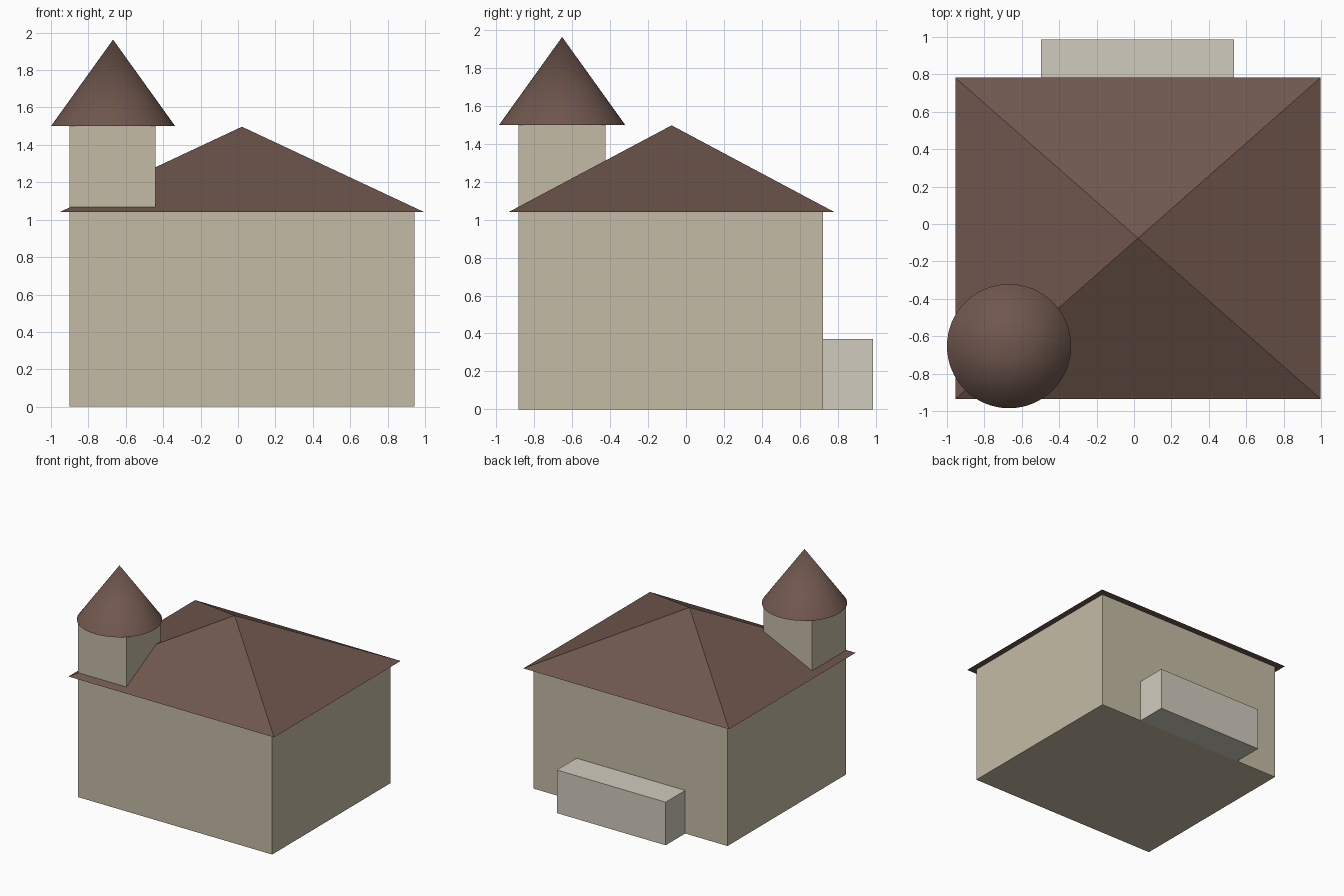
import bpy, bmesh

if "Cube" in bpy.data.objects:
    bpy.data.objects.remove(bpy.data.objects["Cube"])


def material(name, color):
    m = bpy.data.materials.new(name)
    m.diffuse_color = (*color, 1)
    m.use_nodes = True
    m.node_tree.nodes["Principled BSDF"].inputs["Base Color"].default_value = m.diffuse_color
    return m


WALL = material("wall_plaster", (0.56, 0.50, 0.38))
STONE = material("pale_stone", (0.64, 0.60, 0.52))
TILE = material("roof_tile", (0.16, 0.095, 0.075))


def finish(name, bm, mat):
    bmesh.ops.recalc_face_normals(bm, faces=bm.faces)
    me = bpy.data.meshes.new(name)
    bm.to_mesh(me)
    bm.free()
    me.materials.append(mat)
    ob = bpy.data.objects.new(name, me)
    bpy.context.collection.objects.link(ob)
    return ob


def box(name, x0, x1, y0, y1, z0, z1, mat):
    bm = bmesh.new()
    bmesh.ops.create_cube(bm, size=1)
    for v in bm.verts:
        v.co = (x1 if v.co.x > 0 else x0,
                y1 if v.co.y > 0 else y0,
                z1 if v.co.z > 0 else z0)
    return finish(name, bm, mat)


# House body, doorstep block at the back, square corner turret
box("house_walls", -0.90, 0.943, -0.883, 0.722, 0, 1.04, WALL)
box("back_step", -0.498, 0.535, 0.722, 0.987, 0, 0.37, STONE)
box("turret_walls", -0.90, -0.44, -0.883, -0.425, 1.04, 1.5, WALL)

# Overhanging pyramid roof
bm = bmesh.new()
base = [bm.verts.new((x, y, 1.04)) for x, y in
        ((-0.955, -0.935), (0.997, -0.935), (0.997, 0.782), (-0.955, 0.782))]
apex = bm.verts.new((0.021, -0.076, 1.497))
bm.faces.new(base[::-1])
for i in range(4):
    bm.faces.new((base[i], base[(i + 1) % 4], apex))
finish("main_roof", bm, TILE)

# Conical turret roof
bpy.ops.mesh.primitive_cone_add(vertices=64, radius1=0.332, radius2=0, depth=0.463,
                                location=(-0.668, -0.653, 1.5 + 0.463 / 2))
cone = bpy.context.object
cone.name = "turret_roof"
cone.data.materials.append(TILE)
bpy.ops.object.shade_smooth_by_angle()
